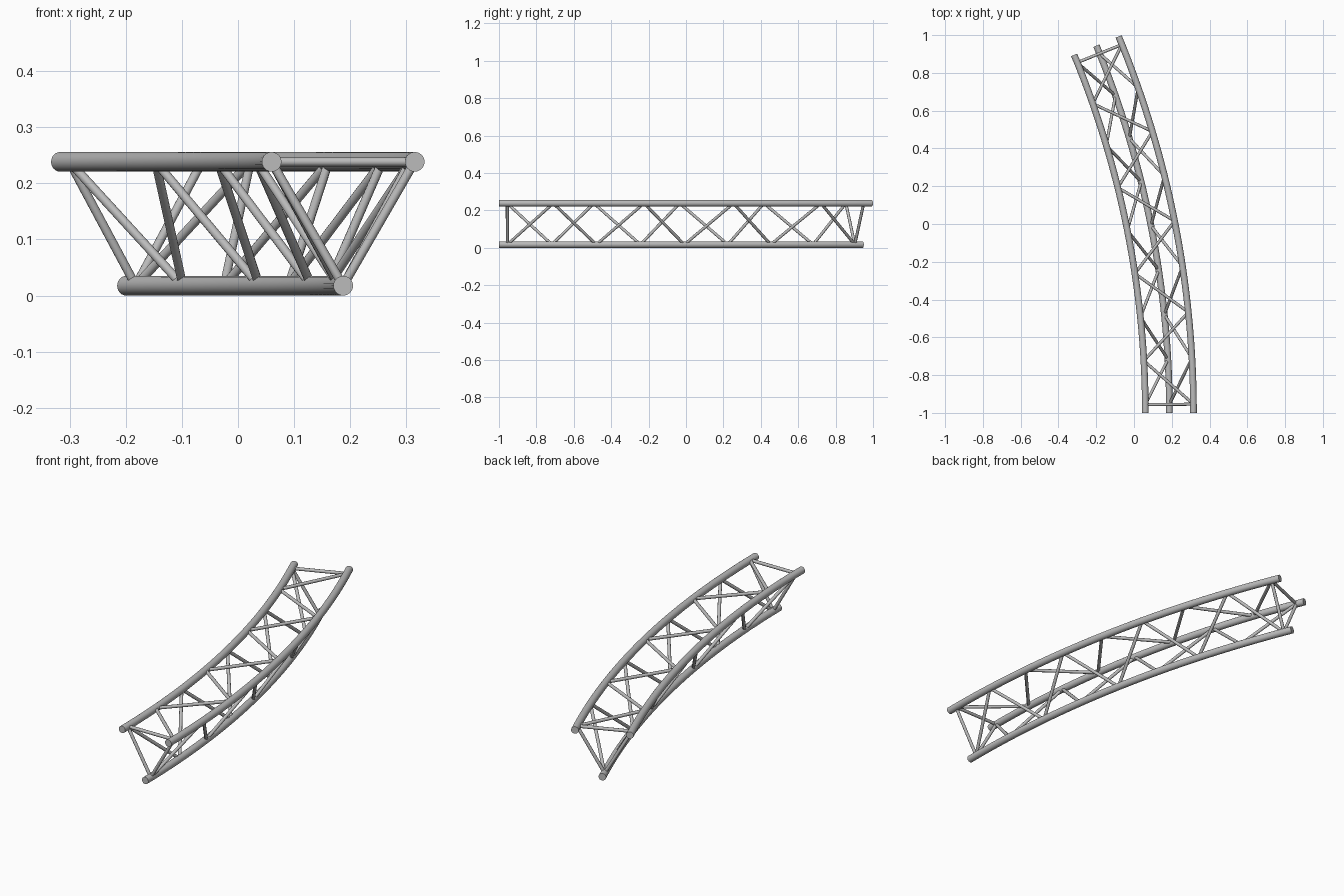
import bpy
import math
from mathutils import Vector

cube = bpy.data.objects.get("Cube")
if cube:
    bpy.data.objects.remove(cube, do_unlink=True)

# One bare metal colour
metal = bpy.data.materials.new("grey_metal")
metal.use_nodes = True
grey = (0.5, 0.5, 0.5, 1)
metal.diffuse_color = grey
metal.node_tree.nodes["Principled BSDF"].inputs["Base Color"].default_value = grey

# The truss follows a circular arc; each chord is (radius, height)
RADIUS, ANGLE = 5.08, math.radians(22.5)
CENTRE = Vector((0.1875 - RADIUS, -1, 0))
SIDE = 0.255
TUBE, ROD = 0.0175, 0.008
BAYS, MARGIN = 8, 0.045
TOP = TUBE + SIDE * math.sqrt(3) / 2
CHORDS = {
    "inner": (RADIUS - SIDE / 2, TOP),
    "outer": (RADIUS + SIDE / 2, TOP),
    "bottom": (RADIUS, TUBE),
}


def point(chord, angle):
    r, z = CHORDS[chord]
    return CENTRE + Vector((r * math.cos(angle), r * math.sin(angle), z))


def node(chord, i):
    length = RADIUS * ANGLE - 2 * MARGIN
    return point(chord, (MARGIN + length * i / BAYS) / RADIUS)


def tube(name, path, tangents, radius, sides):
    """Sweep a capped round section along a path."""
    verts, faces = [], []
    for p, t in zip(path, tangents):
        side = t.cross(Vector((0, 0, 1))).normalized()
        up = side.cross(t)
        for k in range(sides):
            a = math.tau * k / sides
            verts.append(p + radius * (side * math.cos(a) + up * math.sin(a)))
    for i in range(len(path) - 1):
        for k in range(sides):
            a, b = i * sides + k, i * sides + (k + 1) % sides
            faces.append((a, b, b + sides, a + sides))
    faces.append(tuple(reversed(range(sides))))
    faces.append(tuple(range(len(verts) - sides, len(verts))))
    mesh = bpy.data.meshes.new(name)
    mesh.from_pydata(verts, [], faces)
    mesh.update()
    mesh.materials.append(metal)
    obj = bpy.data.objects.new(name, mesh)
    bpy.context.collection.objects.link(obj)
    bpy.ops.object.select_all(action="DESELECT")
    obj.select_set(True)
    bpy.context.view_layer.objects.active = obj
    bpy.ops.object.shade_smooth_by_angle(angle=math.radians(40))
    return obj


def rod(name, a, b):
    t = (b - a).normalized()
    tube(name, [a, b], [t, t], ROD, 12)


# Three curved main chords
STEPS = 32
for chord in CHORDS:
    angles = [ANGLE * i / STEPS for i in range(STEPS + 1)]
    tube(chord + "_chord",
         [point(chord, a) for a in angles],
         [Vector((-math.sin(a), math.cos(a), 0)) for a in angles], TUBE, 24)

# Zigzag braces on each side: first chord on even nodes, second on odd
FACES = (("outer", "inner"), ("inner", "bottom"), ("bottom", "outer"))
for pair in FACES:
    for i in range(BAYS):
        rod(f"{pair[0]}_{pair[1]}_brace_{i + 1}",
            node(pair[i % 2], i), node(pair[(i + 1) % 2], i + 1))

# Triangular frame at both ends
for end, i in (("front", 0), ("back", BAYS)):
    for a, b in FACES:
        rod(f"{end}_{a}_{b}_strut", node(a, i), node(b, i))
